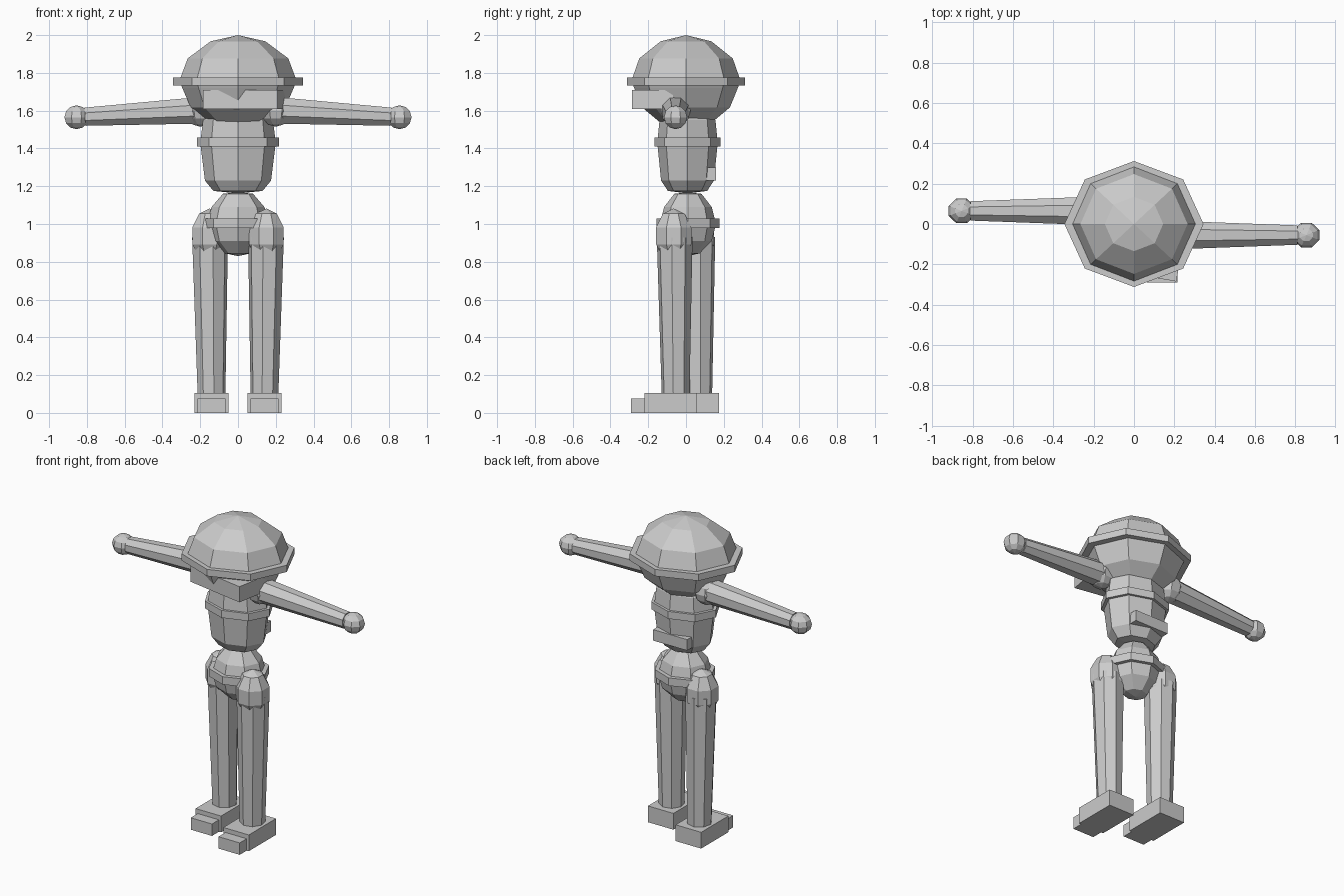
import bpy, bmesh, math
from mathutils import Vector, Matrix

if "Cube" in bpy.data.objects:
    bpy.data.objects.remove(bpy.data.objects["Cube"])


def finish(bm, name):
    bmesh.ops.remove_doubles(bm, verts=bm.verts, dist=0.0005)
    bmesh.ops.recalc_face_normals(bm, faces=bm.faces)
    me = bpy.data.meshes.new(name)
    bm.to_mesh(me)
    bm.free()
    ob = bpy.data.objects.new(name, me)
    bpy.context.collection.objects.link(ob)
    return ob


def lathe(name, profile, ratio=1.0, y=0.0, sides=8):
    """Revolve (radius, z) points around z, squashed in y by ratio."""
    bm = bmesh.new()
    rings = []
    for r, z in profile:
        rings.append([bm.verts.new((r * math.cos(2 * math.pi * i / sides),
                                    y + ratio * r * math.sin(2 * math.pi * i / sides), z))
                      for i in range(sides)] if r > 0 else [bm.verts.new((0, y, z))])
    for a, b in zip(rings, rings[1:]):
        for i in range(sides):
            j = (i + 1) % sides
            loop = [a[i % len(a)], a[j % len(a)], b[j % len(b)], b[i % len(b)]]
            bm.faces.new(list(dict.fromkeys(loop)))
    for ring in (rings[0], rings[-1]):
        if len(ring) > 1:
            bm.faces.new(ring)
    return finish(bm, name)


def ball(name, loc, size, rings=6):
    bm = bmesh.new()
    mat = (Matrix.Translation(loc) @ Matrix.Diagonal((*size, 1))
           @ Matrix.Rotation(math.pi / 8, 4, 'Z'))
    bmesh.ops.create_uvsphere(bm, u_segments=8, v_segments=rings, radius=1, matrix=mat)
    return finish(bm, name)


def limb(name, a, b, ra, rb):
    a, b = Vector(a), Vector(b)
    d = b - a
    bm = bmesh.new()
    mat = (Matrix.Translation((a + b) / 2) @ d.to_track_quat('Z', 'Y').to_matrix().to_4x4()
           @ Matrix.Rotation(math.pi / 8, 4, 'Z'))
    bmesh.ops.create_cone(bm, cap_ends=True, segments=8, radius1=ra, radius2=rb,
                          depth=d.length, matrix=mat)
    return finish(bm, name)


def box(name, loc, size, turn=0.0):
    bm = bmesh.new()
    mat = (Matrix.Translation(loc) @ Matrix.Rotation(math.radians(turn), 4, 'Z')
           @ Matrix.Diagonal((*size, 1)))
    bmesh.ops.create_cube(bm, size=1, matrix=mat)
    return finish(bm, name)


# Head, brim and slightly turned face plate
lathe("head", [(0, 2.0), (.145, 1.967), (.266, 1.877), (.31, 1.76),
               (.295, 1.72), (.25, 1.617), (.15, 1.54), (0, 1.51)], .93)
lathe("head_brim", [(.345, 1.775), (.345, 1.732)], .905)
box("face_plate", (.032, -.142, 1.66), (.4, .22, .10), -10)

# Torso with chest band and small rear pack
lathe("torso", [(0, 1.62), (.13, 1.61), (.185, 1.55), (.2, 1.43), (.175, 1.23),
                (.13, 1.175), (0, 1.162)], .8, .008)
lathe("chest_band", [(.217, 1.457), (.217, 1.41)], .8, .008)
box("rear_pack", (0, .12, 1.265), (.24, .08, .07))

# Pelvis and belt
lathe("pelvis", [(0, 1.168), (.08, 1.16), (.14, 1.09), (.165, 1.0),
                 (.14, .91), (.07, .845), (0, .83)], .9, .01)
lathe("belt", [(.185, 1.03), (.185, .98)], .9, .01)

# Limbs: the right side steps forward, the left side back
for side, s, y in (("right", 1, -.055), ("left", -1, .065)):
    ball(side + "_shoulder", (s * .2, y, 1.6), (.085, .085, .085))
    limb(side + "_arm", (s * .18, y, 1.603), (s * .81, y, 1.568), .077, .052)
    ball(side + "_hand", (s * .855, y, 1.565), (.069, .066, .063))
    ball(side + "_hip", (s * .15, y - .01, .937), (.104, .106, .145), 5)
    limb(side + "_leg", (s * .14, y, .08), (s * .148, y - .005, .93), .074, .096)
    box(side + "_foot", (s * .14, y - .027, .052), (.18, .275, .104))
    box(side + "_toe", (s * .14, y - .19, .038), (.15, .09, .076))
